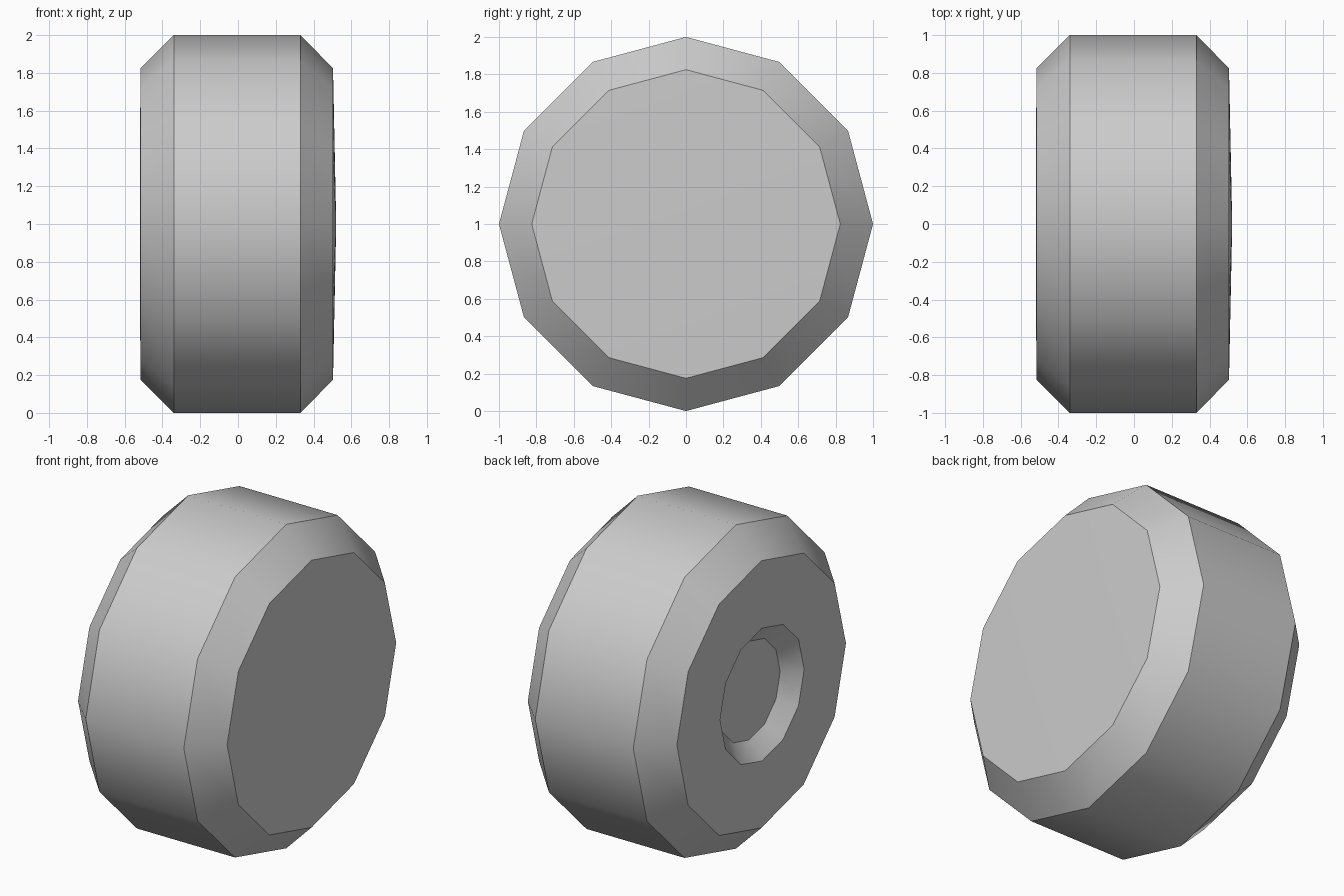
import bpy
import bmesh
import math
from mathutils import Matrix, Vector

cube = bpy.data.objects.get("Cube")
if cube:
    bpy.data.objects.remove(cube, do_unlink=True)

SIDES = 12

# Single grey material
grey = bpy.data.materials.new("light_grey")
grey.use_nodes = True
colour = (0.6, 0.6, 0.6, 1)
grey.diffuse_color = colour
grey.node_tree.nodes["Principled BSDF"].inputs["Base Color"].default_value = colour


def lathe(name, profile, centre):
    """Spin (x, radius) points around the x axis."""
    bm = bmesh.new()
    verts = [bm.verts.new((x, 0, r)) for x, r in profile]
    edges = [bm.edges.new(pair) for pair in zip(verts, verts[1:])]
    bmesh.ops.spin(bm, geom=verts + edges, cent=(0, 0, 0), axis=(1, 0, 0),
                   angle=math.tau, steps=SIDES)
    bmesh.ops.remove_doubles(bm, verts=bm.verts, dist=0.0005)
    bmesh.ops.recalc_face_normals(bm, faces=bm.faces)
    bmesh.ops.transform(bm, matrix=Matrix.Translation(Vector(centre)), verts=bm.verts)
    mesh = bpy.data.meshes.new(name)
    bm.to_mesh(mesh)
    bm.free()
    mesh.materials.append(grey)
    obj = bpy.data.objects.new(name, mesh)
    bpy.context.collection.objects.link(obj)
    bpy.ops.object.select_all(action="DESELECT")
    obj.select_set(True)
    bpy.context.view_layer.objects.active = obj
    bpy.ops.object.shade_smooth_by_angle(angle=math.radians(35))
    return obj


# Wheel: recessed hub, side wall, chamfered tread, shallow domed far side
lathe("wheel", [
    (-0.435, 0),
    (-0.43, 0.305),
    (-0.52, 0.41),
    (-0.515, 0.825),
    (-0.34, 1),
    (0.33, 1),
    (0.503, 0.825),
    (0.52, 0),
], (0, 0, 1))
